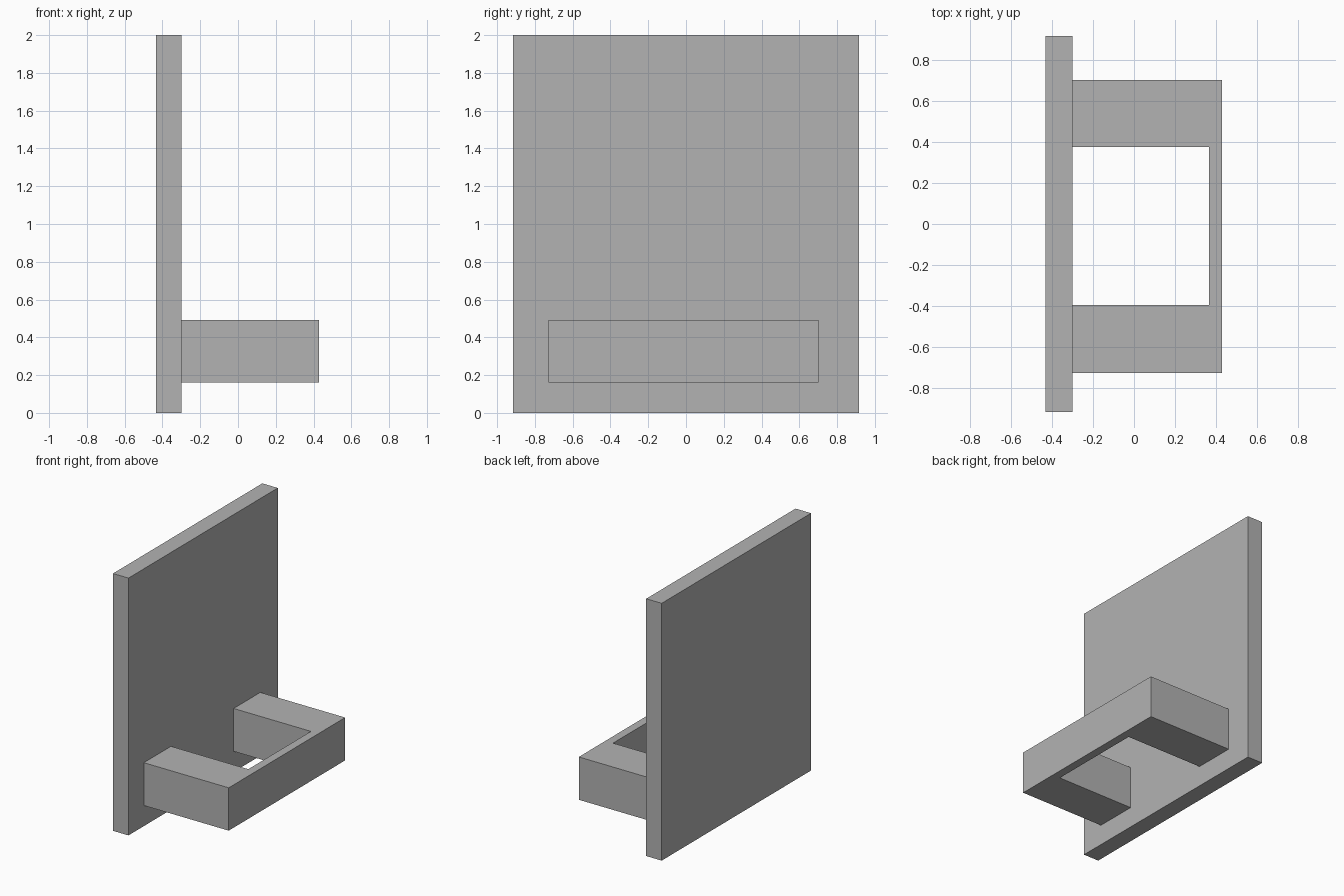
import bpy
import bmesh

# Remove the default cube
cube = bpy.data.objects.get("Cube")
if cube:
    bpy.data.objects.remove(cube, do_unlink=True)

# Single plain grey
grey = bpy.data.materials.new("plain_grey")
grey.use_nodes = True
colour = (0.45, 0.45, 0.45, 1)
grey.diffuse_color = colour
grey.node_tree.nodes["Principled BSDF"].inputs["Base Color"].default_value = colour


def extrude_outline(name, outline, z_low, z_high):
    """Extrude a plan outline (x, y) between two heights."""
    bm = bmesh.new()
    base = bm.faces.new([bm.verts.new((x, y, z_low)) for x, y in outline])
    lifted = bmesh.ops.extrude_face_region(bm, geom=[base], use_keep_orig=True)
    verts = [v for v in lifted["geom"] if isinstance(v, bmesh.types.BMVert)]
    bmesh.ops.translate(bm, verts=verts, vec=(0, 0, z_high - z_low))
    bmesh.ops.recalc_face_normals(bm, faces=bm.faces)
    mesh = bpy.data.meshes.new(name)
    bm.to_mesh(mesh)
    bm.free()
    mesh.materials.append(grey)
    obj = bpy.data.objects.new(name, mesh)
    bpy.context.collection.objects.link(obj)
    return obj


# Upright back plate
back, wall, front = -0.433, -0.30, 0.43
half = 0.917
extrude_outline("back_plate",
                [(back, -half), (wall, -half), (wall, half), (back, half)],
                0, 2)

# U-shaped bracket: two wide arms joined by a thin front bar
inner = 0.365
extrude_outline("bracket",
                [(wall, -0.728), (front, -0.728), (front, 0.702), (wall, 0.702),
                 (wall, 0.375), (inner, 0.375), (inner, -0.395), (wall, -0.395)],
                0.16, 0.493)
